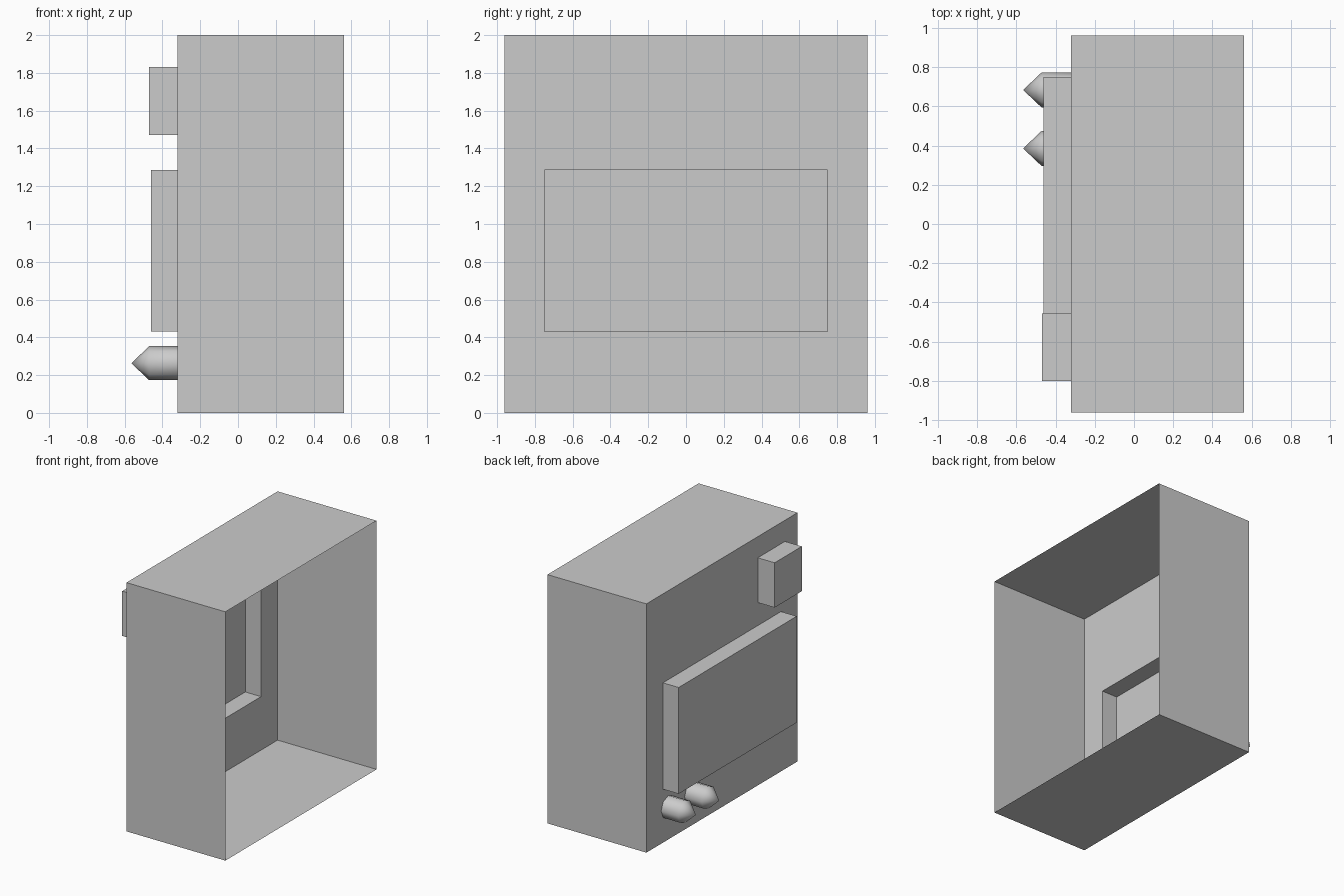
import bpy, bmesh, math
from mathutils import Matrix, Vector

if "Cube" in bpy.data.objects:
    bpy.data.objects.remove(bpy.data.objects["Cube"])

WALL, FRONT = -0.32, 0.56      # closed wall and open side


def make(name, bm):
    bmesh.ops.recalc_face_normals(bm, faces=bm.faces)
    me = bpy.data.meshes.new(name)
    bm.to_mesh(me)
    bm.free()
    ob = bpy.data.objects.new(name, me)
    bpy.context.collection.objects.link(ob)
    return ob


def rect(bm, x, y0, y1, z0, z1):
    return [bm.verts.new((x, y, z)) for y, z in ((y0, z0), (y1, z0), (y1, z1), (y0, z1))]


def bridge(bm, a, b):
    n = len(a)
    for i in range(n):
        bm.faces.new((a[i], a[(i + 1) % n], b[(i + 1) % n], b[i]))


# Thin open shell with a screen recess pushed out through its wall
bm = bmesh.new()
loops = [rect(bm, FRONT, -0.96, 0.96, 0, 2),
         rect(bm, WALL, -0.96, 0.96, 0, 2),
         rect(bm, WALL, -0.75, 0.75, 0.43, 1.285),
         rect(bm, -0.46, -0.75, 0.75, 0.43, 1.285)]
for a, b in zip(loops, loops[1:]):
    bridge(bm, a, b)
bm.faces.new(loops[-1])
make("case_shell", bm)

# Square button
bm = bmesh.new()
a = rect(bm, WALL, -0.80, -0.455, 1.47, 1.83)
b = rect(bm, -0.47, -0.80, -0.455, 1.47, 1.83)
bridge(bm, a, b)
bm.faces.new(a)
bm.faces.new(b)
make("square_button", bm)

# Two pointed round knobs
for i, y in enumerate((0.385, 0.683)):
    bm = bmesh.new()
    n, r, z = 8, 0.09, 0.263
    rings = [[bm.verts.new((x, y + r * math.cos(k * math.tau / n), z + r * math.sin(k * math.tau / n)))
              for k in range(n)] for x in (WALL, -0.47)]
    tip = bm.verts.new((-0.565, y, z))
    bridge(bm, *rings)
    bm.faces.new(rings[0])
    for k in range(n):
        bm.faces.new((rings[1][k], rings[1][(k + 1) % n], tip))
    ob = make(f"pointed_knob_{i + 1}", bm)
    bpy.context.view_layer.objects.active = ob
    ob.select_set(True)
    bpy.ops.object.shade_smooth_by_angle(angle=math.radians(50))
    ob.select_set(False)
